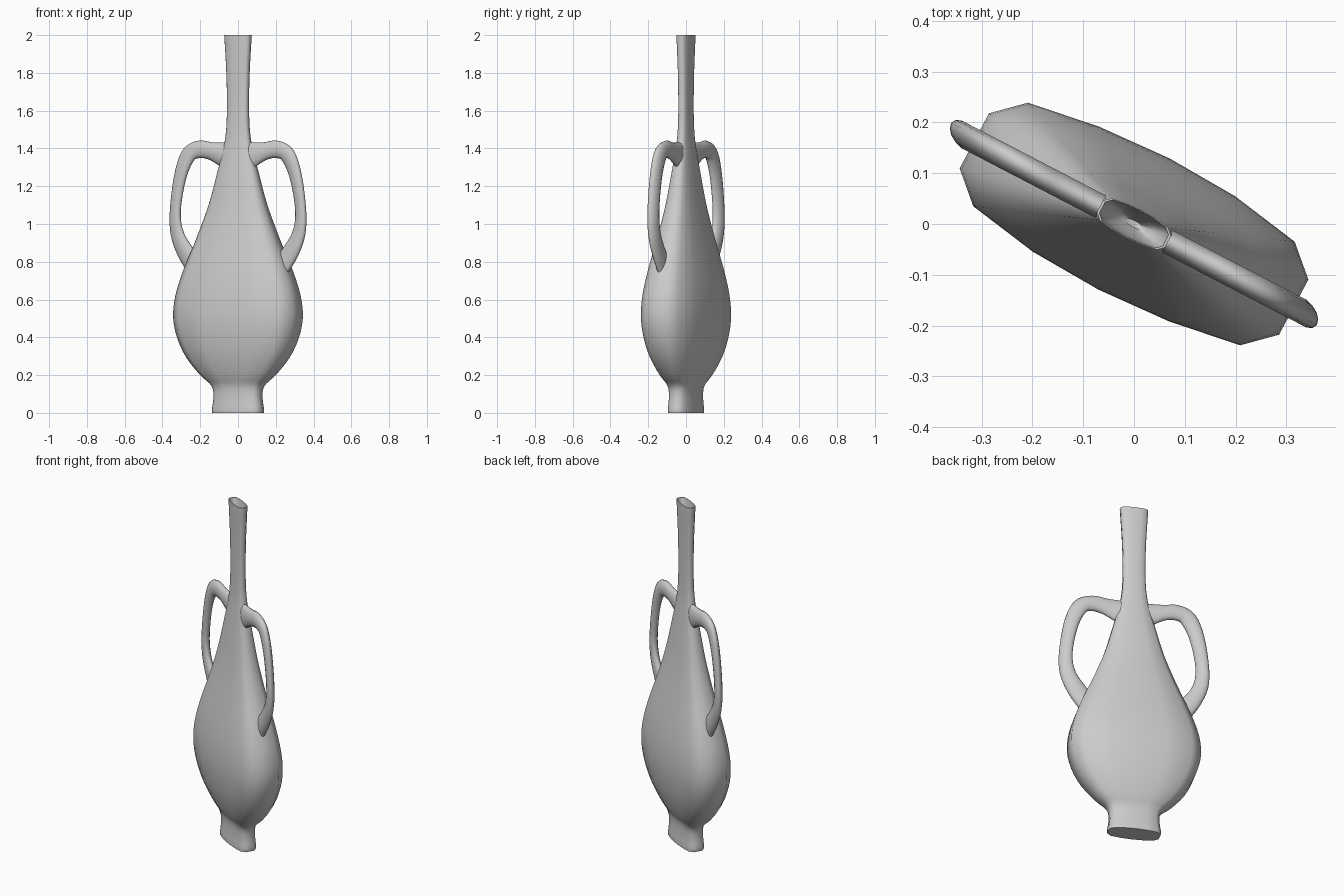
import bpy, bmesh, math
from mathutils import Vector

if "Cube" in bpy.data.objects:
    bpy.data.objects.remove(bpy.data.objects["Cube"], do_unlink=True)

clay = bpy.data.materials.new("grey_clay")
clay.use_nodes = True
GREY = (0.6, 0.6, 0.6, 1)
clay.diffuse_color = GREY
clay.node_tree.nodes["Principled BSDF"].inputs["Base Color"].default_value = GREY


def smooth_path(points, steps):
    """Catmull-Rom curve through the points."""
    p = [Vector(q) for q in points]
    p = [2 * p[0] - p[1]] + p + [2 * p[-1] - p[-2]]
    out = []
    for a, b, c, d in zip(p, p[1:], p[2:], p[3:]):
        for i in range(steps):
            t = i / steps
            out.append(0.5 * (2 * b + (c - a) * t + (2 * a - 5 * b + 4 * c - d) * t ** 2
                              + (3 * b - a - 3 * c + d) * t ** 3))
    return out + [p[-2]]


def loft(name, rings, angle):
    """Skin a list of rings, cap both ends, shade smooth."""
    bm = bmesh.new()
    loops = [[bm.verts.new(co) for co in ring] for ring in rings]
    n = len(loops[0])
    for lo, hi in zip(loops, loops[1:]):
        for i in range(n):
            j = (i + 1) % n
            bm.faces.new((lo[i], lo[j], hi[j], hi[i]))
    bm.faces.new(loops[0][::-1])
    bm.faces.new(loops[-1])
    bmesh.ops.recalc_face_normals(bm, faces=bm.faces)
    mesh = bpy.data.meshes.new(name)
    bm.to_mesh(mesh)
    bm.free()
    mesh.materials.append(clay)
    obj = bpy.data.objects.new(name, mesh)
    bpy.context.collection.objects.link(obj)
    bpy.ops.object.select_all(action='DESELECT')
    obj.select_set(True)
    bpy.context.view_layer.objects.active = obj
    bpy.ops.object.shade_smooth_by_angle(angle=math.radians(angle))
    return obj


# Flattened, skewed cross-section at full width; second half by half turn
half = [(.345, -.11), (.318, -.035), (.2, .055), (.07, .13),
        (-.07, .193), (-.21, .24), (-.287, .219)]
section = [Vector(p) / .345 for p in half]
section += [-p for p in section]

# Body profile: radius, height
outer = [(.137, 0), (.138, .02), (.131, .07), (.132, .12), (.15, .155), (.2, .2),
         (.272, .29), (.32, .39), (.343, .5), (.332, .62), (.288, .76), (.222, .92),
         (.156, 1.1), (.113, 1.26), (.085, 1.37), (.067, 1.46), (.059, 1.58),
         (.061, 1.78), (.073, 2)]
mouth = [(.068, 2), (.06, 1.96), (.042, 1.92), (.015, 1.89)]
profile = smooth_path(outer, 3) + [Vector(p) for p in mouth]
loft("vase_body", [[(s.x * r, s.y * r, z) for s in section] for r, z in profile], 50)

# Handle path: x, z, radius
path = [(.05, 1.36, .075), (.1, 1.375, .058), (.15, 1.388, .046), (.205, 1.395, .046),
        (.262, 1.365, .041), (.306, 1.25, .033), (.332, 1.07, .029), (.322, .95, .035),
        (.28, .855, .045), (.225, .77, .05)]
curve = smooth_path(path, 4)
SIDES = 14
rings = []
for i, c in enumerate(curve):
    d = curve[min(i + 1, len(curve) - 1)] - curve[max(i - 1, 0)]
    normal = Vector((-d.y, d.x)).normalized()
    ring = []
    for k in range(SIDES):
        a = math.tau * k / SIDES
        x = c.x + normal.x * c.z * math.cos(a)
        z = c.y + normal.y * c.z * math.cos(a)
        ring.append((x, -.52 * x + .028 * math.sin(a), z))
    rings.append(ring)

for name, sign in (("left_handle", 1), ("right_handle", -1)):
    loft(name, [[(sign * x, sign * y, z) for x, y, z in ring] for ring in rings], 60)
